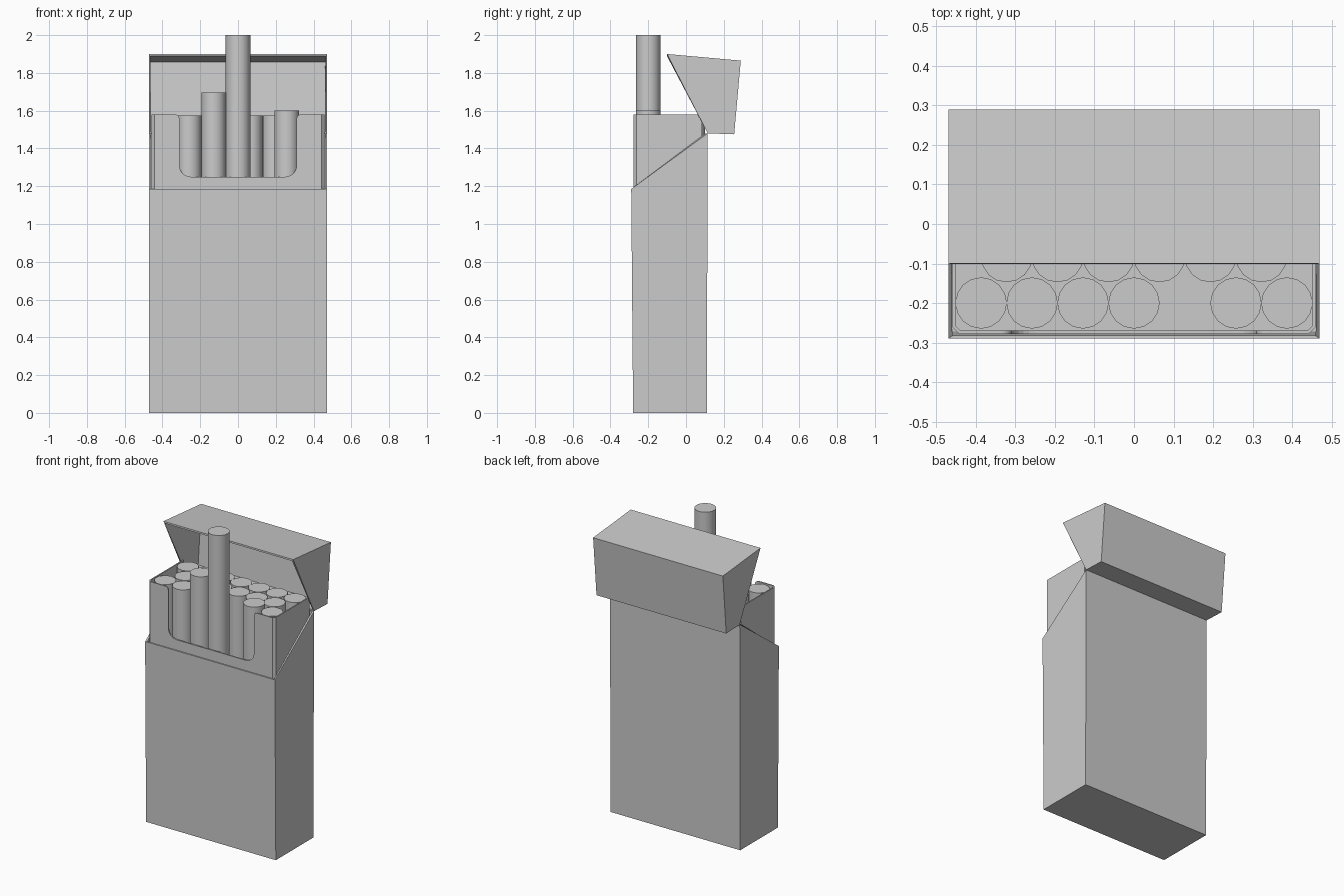
import bpy, bmesh
from math import sin, cos, pi, radians

if "Cube" in bpy.data.objects:
    bpy.data.objects.remove(bpy.data.objects["Cube"])

WALL = 0.008


def make_object(name, verts, faces, thickness):
    mesh = bpy.data.meshes.new(name)
    mesh.from_pydata(verts, [], faces)
    mesh.update()
    ob = bpy.data.objects.new(name, mesh)
    bpy.context.collection.objects.link(ob)
    mod = ob.modifiers.new("card_thickness", 'SOLIDIFY')
    mod.thickness = thickness
    mod.offset = -1
    mod.use_even_offset = True
    return ob


def card_box(name, profile, half_width, open_edge):
    """Hollow card prism from a (y, z) side profile, open along one profile edge."""
    n = len(profile)
    verts = [(x, y, z) for x in (-half_width, half_width) for y, z in profile]
    faces = [list(range(n))[::-1], list(range(n, 2 * n))]
    for i in range(n):
        j = (i + 1) % n
        if i != open_edge:
            faces.append([i, j, j + n, i + n])
    return make_object(name, verts, faces, WALL)


# Outer box with slanted rim, and the lid swung open on the rear hinge
card_box("outer_box", [(-0.28, 0), (0.11, 0), (0.115, 1.48), (-0.29, 1.185)], 0.47, 2)
card_box("open_lid", [(0.115, 1.48), (0.255, 1.475), (0.29, 1.865), (-0.10, 1.90)], 0.47, 3)

# Inner frame: front and side panels with chamfered corners
LOW, TOP = 0.9, 1.58
FRONT = -0.278
plan = [(-0.459, 0.085), (-0.459, -0.262), (-0.443, FRONT),
        (0.443, FRONT), (0.459, -0.262), (0.459, 0.085)]
verts = [(x, y, LOW) for x, y in plan] + [(x, y, TOP) for x, y in plan]


def arc(cx, cz, r, a0, a1, steps=6):
    angles = [radians(a0 + (a1 - a0) * k / steps) for k in range(steps + 1)]
    return [(cx + r * cos(a), cz + r * sin(a)) for a in angles]


# Finger cut-out in the front panel, right half then mirrored
half = arc(0.335, TOP - 0.025, 0.025, 90, 180) + arc(0.25, 1.31, 0.06, 0, -90)
cutout = half + [(-x, z) for x, z in reversed(half)]
first = len(verts)
verts += [(x, FRONT, z) for x, z in cutout]

n = len(plan)
faces = []
for i in range(n - 1):
    notch = list(range(first, len(verts))) if i == 2 else []
    faces.append([i, i + 1, i + 1 + n] + notch + [i + n])
make_object("inner_frame", verts, faces, WALL)

# Cigarettes: three staggered rows, one missing and a few pulled up
RADIUS, PITCH, FLOOR = 0.065, 0.129, 0.01
heights = {(0, 2): 1.695, (0, 3): 2.0, (0, 5): 1.6}
for row, (count, y) in enumerate([(7, -0.20), (6, -0.0825), (7, 0.035)]):
    for k in range(count):
        if (row, k) == (0, 4):
            continue
        top = heights.get((row, k), 1.575)
        base = FLOOR + max(0, top - 1.575)
        x = (k - (count - 1) / 2) * PITCH
        bpy.ops.mesh.primitive_cylinder_add(vertices=16, radius=RADIUS, depth=top - base,
                                            location=(x, y, (top + base) / 2))
        bpy.context.object.name = f"cigarette_{row + 1}_{k + 1}"
        bpy.ops.object.shade_smooth_by_angle(angle=radians(40))
